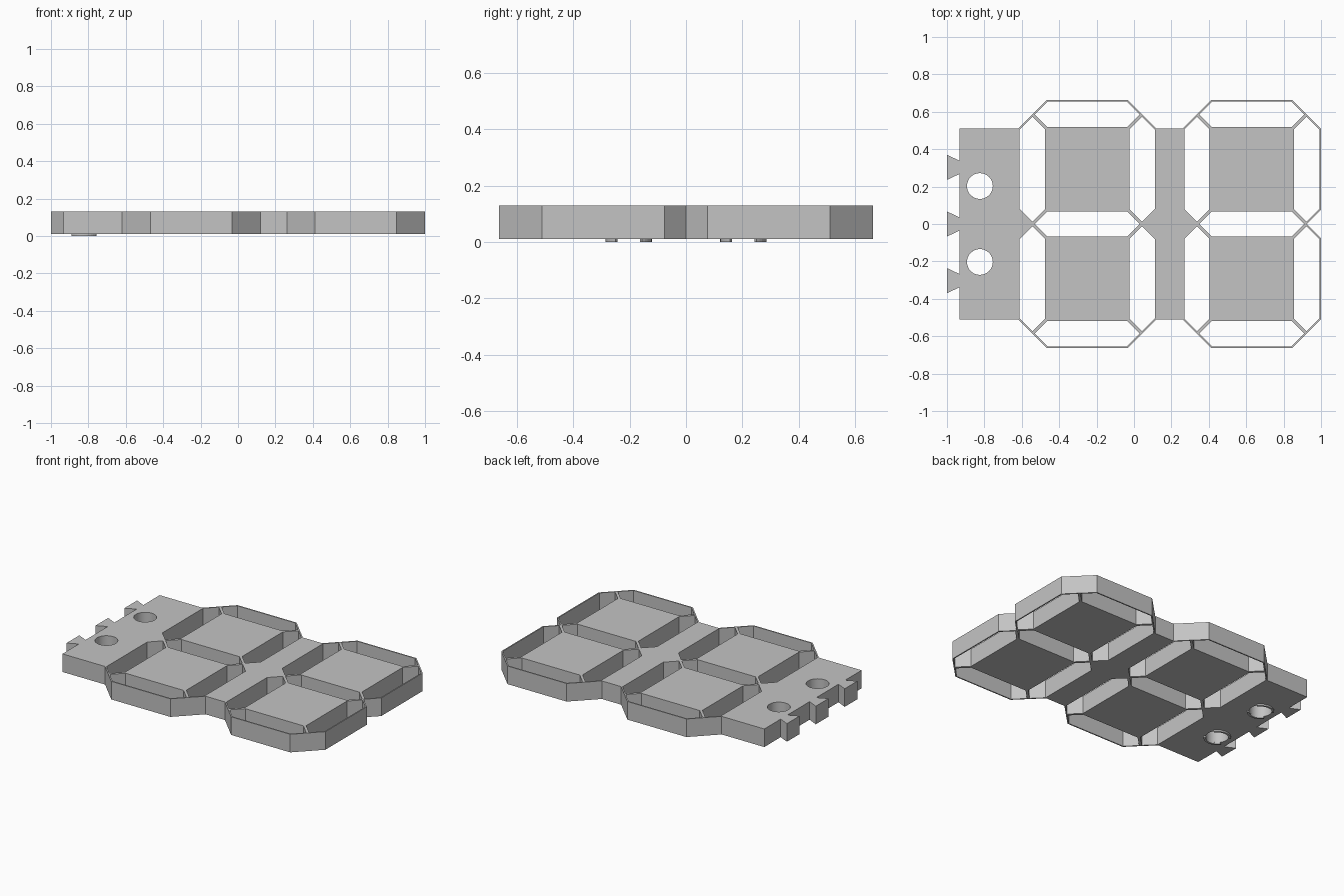
import bpy
import bmesh
from math import cos, sin, pi, radians

cube = bpy.data.objects.get("Cube")
if cube:
    bpy.data.objects.remove(cube, do_unlink=True)

Z_LOW, Z_TOP = 0.01, 0.13
DIGITS = (-0.25, 0.63)      # digit centres in x
NX, NY = 0.293, 0.586       # segment node spacing from a digit centre
OUT = 0.076                 # outline offset from the nodes
HALF = 0.068                # half width of a segment opening
GAP = 0.012                 # opening tip to node
PEG_X, PEG_Y, PEG_R = -0.824, 0.203, 0.069

gray = bpy.data.materials.new("plain_gray")
gray.use_nodes = True
COLOUR = (0.55, 0.55, 0.55, 1)
gray.diffuse_color = COLOUR
gray.node_tree.nodes["Principled BSDF"].inputs["Base Color"].default_value = COLOUR


def prism(bm, points, z0, z1):
    """Add a straight-sided solid over a flat outline."""
    face = bm.faces.new([bm.verts.new((x, y, z0)) for x, y in points])
    res = bmesh.ops.extrude_face_region(bm, geom=[face])
    top = [v for v in res["geom"] if isinstance(v, bmesh.types.BMVert)]
    bmesh.ops.translate(bm, verts=top, vec=(0, 0, z1 - z0))


def make_object(name, bm):
    bmesh.ops.recalc_face_normals(bm, faces=bm.faces)
    mesh = bpy.data.meshes.new(name)
    bm.to_mesh(mesh)
    bm.free()
    mesh.materials.append(gray)
    obj = bpy.data.objects.new(name, mesh)
    bpy.context.collection.objects.link(obj)
    return obj


def segment(x, y, length, vertical):
    """Pointed six-sided opening between two nodes."""
    tip = length - GAP
    flat = tip - HALF
    pts = [(tip, 0), (flat, HALF), (-flat, HALF), (-tip, 0), (-flat, -HALF), (flat, -HALF)]
    return [(x + b, y + a) if vertical else (x + a, y + b) for a, b in pts]


def circle(x, y, r, n=32):
    return [(x + r * cos(2 * pi * i / n), y + r * sin(2 * pi * i / n)) for i in range(n)]


# Frame outline: upper edge across both digits, mirrored for the lower edge
edge = [(-0.932, NY - OUT)]
for c in DIGITS:
    edge += [(c - NX - OUT, NY - OUT), (c - NX + OUT, NY + OUT),
             (c + NX - OUT, NY + OUT), (c + NX + OUT, NY - OUT)]
edge.append((DIGITS[1] + NX + OUT, OUT))
outline = edge + [(DIGITS[1] + NX, 0)] + [(x, -y) for x, y in reversed(edge)]

# Dovetail teeth along the left edge of the plate
for y in (-0.303, 0, 0.303):
    outline += [(-0.932, y - 0.035), (-1, y - 0.067), (-1, y + 0.067), (-0.932, y + 0.035)]

bm = bmesh.new()
prism(bm, outline, Z_LOW, Z_TOP)
frame = make_object("digit_frame", bm)

# Segment openings and peg holes, cut right through
bm = bmesh.new()
shapes = [circle(PEG_X, s * PEG_Y, PEG_R) for s in (-1, 1)]
for c in DIGITS:
    shapes += [segment(c, y, NX, False) for y in (-NY, 0, NY)]
    shapes += [segment(c + sx * NX, sy * NY / 2, NY / 2, True)
               for sx in (-1, 1) for sy in (-1, 1)]
for pts in shapes:
    prism(bm, pts, -0.1, 0.3)
cutter = make_object("opening_cutter", bm)
cutter.hide_render = True

cut = frame.modifiers.new("openings", 'BOOLEAN')
cut.operation = 'DIFFERENCE'
cut.solver = 'EXACT'
cut.object = cutter
bpy.ops.object.select_all(action='DESELECT')
bpy.context.view_layer.objects.active = frame
frame.select_set(True)
bpy.ops.object.modifier_apply(modifier=cut.name)
bpy.data.objects.remove(cutter, do_unlink=True)
bpy.ops.object.shade_smooth_by_angle(angle=radians(25))

# Raised arc lips under the peg holes
bm = bmesh.new()
for s in (-1, 1):
    for mid in (90, 270):
        angles = [radians(mid - 55 + 110 * i / 12) for i in range(13)]
        arc = [(PEG_X + 0.082 * cos(a), s * PEG_Y + 0.082 * sin(a)) for a in angles]
        arc += [(PEG_X + PEG_R * cos(a), s * PEG_Y + PEG_R * sin(a)) for a in reversed(angles)]
        prism(bm, arc, 0, Z_LOW)
make_object("peg_hole_lips", bm)
